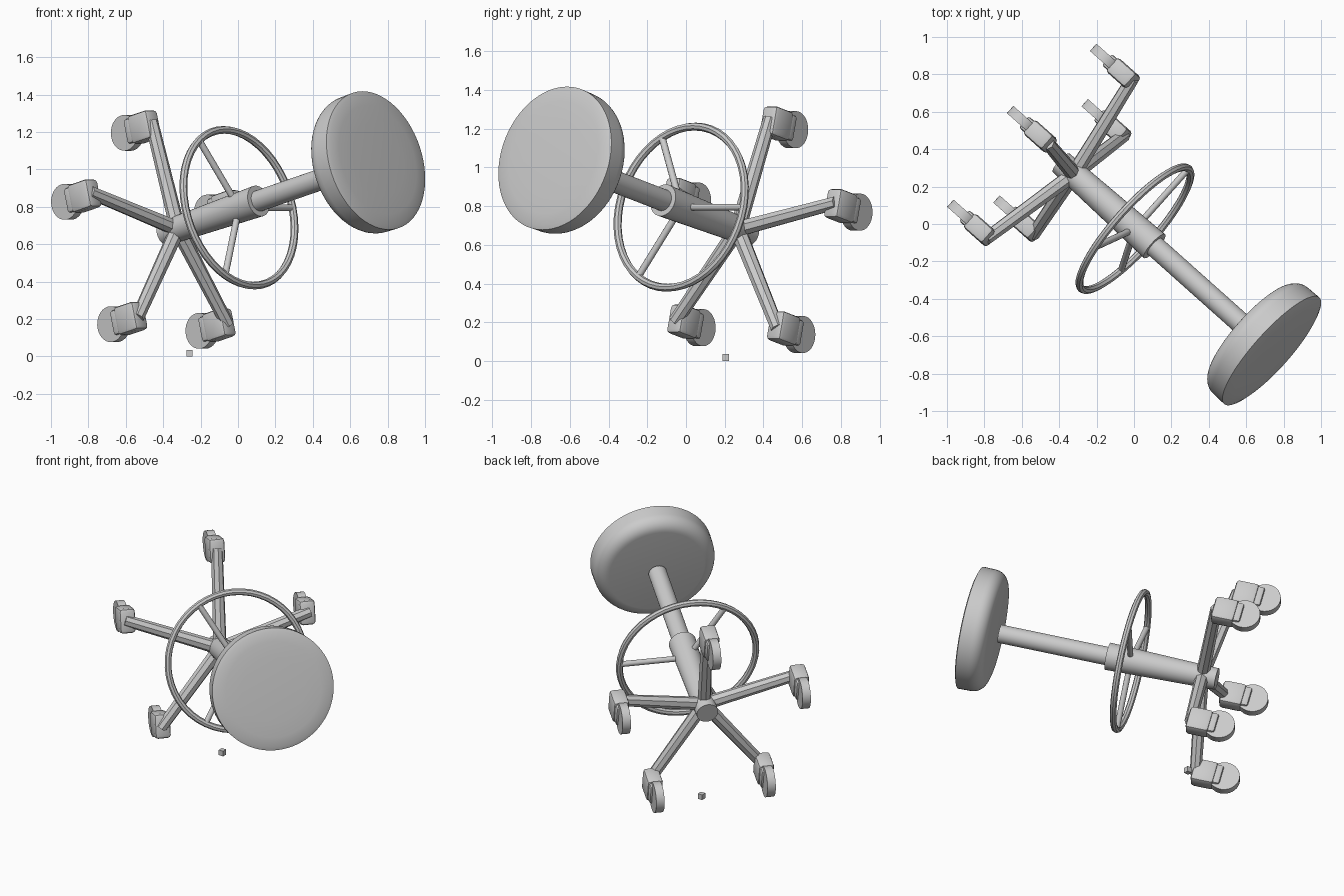
import bpy, bmesh, math
from mathutils import Matrix, Vector

if "Cube" in bpy.data.objects:
    bpy.data.objects.remove(bpy.data.objects["Cube"])

grey = bpy.data.materials.new("light_grey")
grey.diffuse_color = (0.6, 0.6, 0.6, 1)
grey.use_nodes = True
grey.node_tree.nodes["Principled BSDF"].inputs["Base Color"].default_value = grey.diffuse_color

# Tilted frame of the stool: z runs along the post, origin at the foot ring
D = Vector((0.723, -0.645, 0.25)).normalized()
U = (Vector((0, 0, 1)) - D * D.z).normalized()
X = U.cross(D)
FRAME = Matrix.Translation((0.005, -0.025, 0.795)) @ Matrix((X, U, D)).transposed().to_4x4()


def finish(name, bm, smooth=35, frame=FRAME):
    bmesh.ops.recalc_face_normals(bm, faces=bm.faces)
    bm.transform(frame)
    me = bpy.data.meshes.new(name)
    bm.to_mesh(me)
    bm.free()
    me.materials.append(grey)
    ob = bpy.data.objects.new(name, me)
    bpy.context.collection.objects.link(ob)
    if smooth:
        bpy.ops.object.select_all(action='DESELECT')
        ob.select_set(True)
        bpy.context.view_layer.objects.active = ob
        bpy.ops.object.shade_smooth_by_angle(angle=math.radians(smooth))
    return ob


def lathe(name, profile, steps=48):
    # Spin (radius, height) points around the post axis
    bm = bmesh.new()
    vs = [bm.verts.new((r, 0, z)) for r, z in profile]
    es = [bm.edges.new(p) for p in zip(vs, vs[1:])]
    bmesh.ops.spin(bm, geom=vs + es, cent=(0, 0, 0), axis=(0, 0, 1),
                   angle=math.tau, steps=steps, use_merge=True)
    bmesh.ops.remove_doubles(bm, verts=bm.verts, dist=1e-5)
    return finish(name, bm)


def rod(name, a, b, r1, r2, sides, smooth=35):
    a, b = Vector(a), Vector(b)
    bm = bmesh.new()
    bmesh.ops.create_cone(bm, cap_ends=True, segments=sides, radius1=r1,
                          radius2=r2, depth=(b - a).length)
    q = (b - a).to_track_quat('Z', 'Y').to_matrix().to_4x4()
    bm.transform(Matrix.Translation((a + b) / 2) @ q)
    return finish(name, bm, smooth)


def box(name, centre, size, bevel=0.0, frame=FRAME):
    bm = bmesh.new()
    bmesh.ops.create_cube(bm, size=1)
    bm.transform(Matrix.Translation(centre) @ Matrix.Diagonal((*size, 1)))
    if bevel:
        bmesh.ops.bevel(bm, geom=bm.edges[:], offset=bevel, segments=2,
                        profile=0.5, affect='EDGES')
    return finish(name, bm, 35 if bevel else 0, frame)


def polar(angle, r, z):
    a = math.radians(angle)
    return Vector((-r * math.sin(a), r * math.cos(a), z))


# Seat: rounded underside, crisp rim, gently domed top
low, rim, c = 0.8525, 1.0125, 0.08
under = [(0.30 + c * math.sin(i * math.pi / 16), low + c - c * math.cos(i * math.pi / 16))
         for i in range(9)]
lathe("seat", [(0, low)] + under +
      [(0.382, rim), (0.36, rim + 0.008), (0.30, rim + 0.014), (0.2, rim + 0.018), (0, rim + 0.02)], 64)

# Post and tapered sleeve
rod("post", (0, 0, -0.1), (0, 0, 0.83), 0.057, 0.057, 32)
rod("sleeve", (0, 0, -0.546), (0, 0, 0.145), 0.067, 0.085, 32)

# Foot ring with three spokes
bm = bmesh.new()
rings = []
for i in range(48):
    a = math.tau * i / 48
    rings.append([bm.verts.new(((0.43 + 0.021 * math.cos(b)) * math.cos(a),
                                (0.43 + 0.021 * math.cos(b)) * math.sin(a),
                                0.021 * math.sin(b)))
                  for b in (math.tau * j / 8 for j in range(8))])
for i in range(48):
    p, q = rings[i], rings[(i + 1) % 48]
    for j in range(8):
        k = (j + 1) % 8
        bm.faces.new((p[j], q[j], q[k], p[k]))
finish("foot_ring", bm, 30)
for a in (30, 150, 270):
    rod("ring_spoke", polar(a, 0.05, 0), polar(a, 0.43, 0), 0.018, 0.018, 12)

# Five legs, each with a caster; all casters point the same way
for n in range(5):
    a = 72 * n - 3
    rod("leg", polar(a, 0.02, -0.455), polar(a, 0.61, -0.52), 0.042, 0.036, 8, 0)
    tip = polar(a, 0.595, -0.52)
    box("caster_block", tip + Vector((0, 0, -0.055)), (0.1, 0.155, 0.145), 0.02)
    box("caster_fork", tip + Vector((0, 0, -0.13)), (0.08, 0.135, 0.07), 0.015)
    hub = tip + Vector((0, 0, -0.18))
    rod("caster_wheel", hub - Vector((0.026, 0, 0)), hub + Vector((0.026, 0, 0)),
        0.096, 0.096, 32)

# Small loose cube on the floor
box("floor_cube", (-0.26, 0.205, 0.0175), (0.033, 0.033, 0.035), 0, Matrix())
